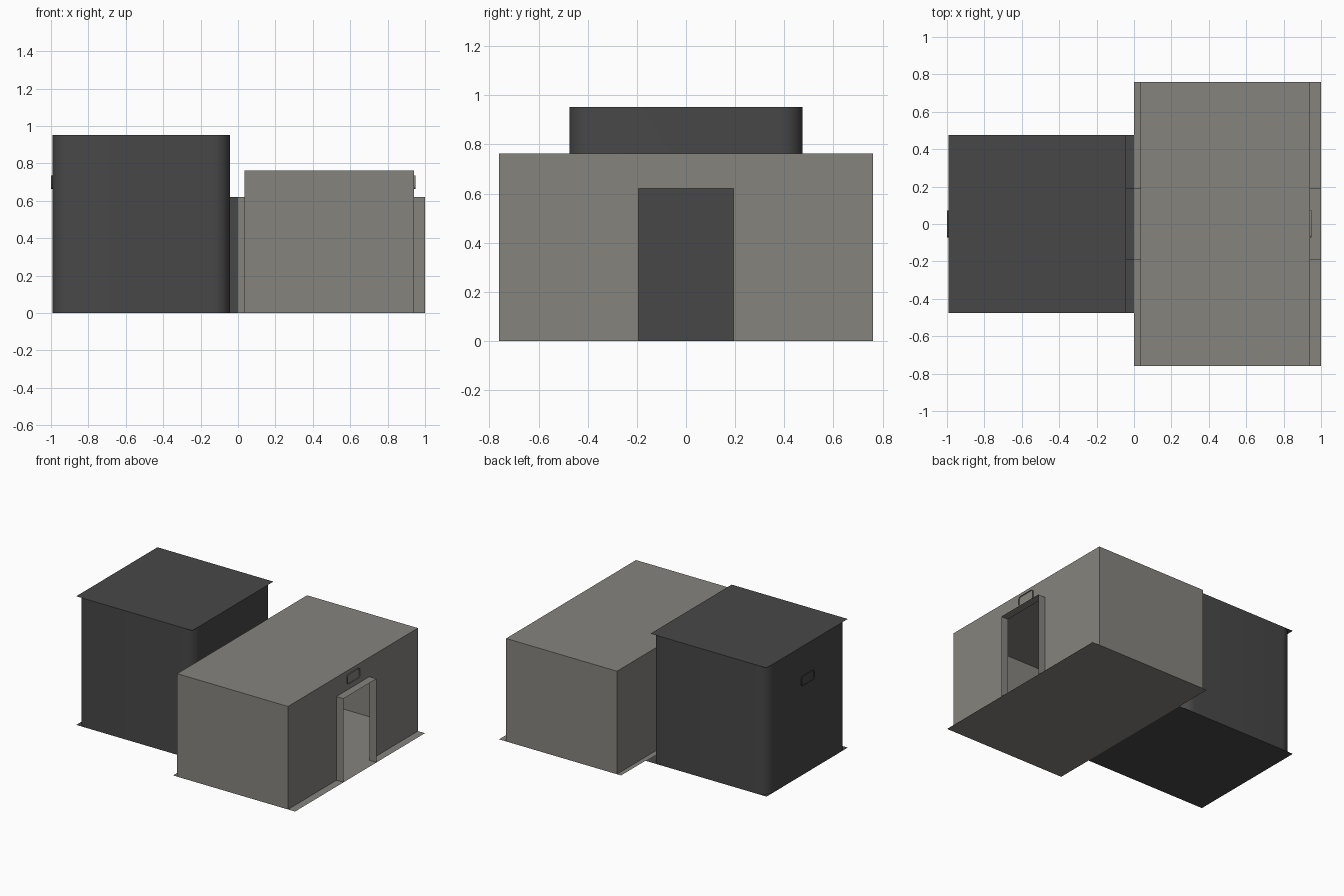
import bpy, bmesh, math

if "Cube" in bpy.data.objects:
    bpy.data.objects.remove(bpy.data.objects["Cube"])


def material(name, rgb):
    m = bpy.data.materials.new(name)
    m.diffuse_color = (*rgb, 1)
    m.use_nodes = True
    m.node_tree.nodes["Principled BSDF"].inputs["Base Color"].default_value = m.diffuse_color
    return m


charcoal = material("charcoal", (0.064, 0.064, 0.064))
concrete = material("warm grey concrete", (0.235, 0.230, 0.208))

DOOR_W, DOOR_H = 0.193, 0.62      # half width and height of each doorway


def build(name, faces, mat, smooth=False):
    bm = bmesh.new()
    for pts in faces:
        bm.faces.new([bm.verts.new(p) for p in pts])
    bmesh.ops.remove_doubles(bm, verts=bm.verts, dist=1e-5)
    me = bpy.data.meshes.new(name)
    bm.to_mesh(me)
    bm.free()
    me.materials.append(mat)
    ob = bpy.data.objects.new(name, me)
    bpy.context.collection.objects.link(ob)
    if smooth:
        bpy.ops.object.select_all(action='DESELECT')
        ob.select_set(True)
        bpy.context.view_layer.objects.active = ob
        bpy.ops.object.shade_smooth_by_angle(angle=math.radians(40))
    return ob


def rounded_rect(a0, a1, b0, b1, r, seg=8):
    """Counter-clockwise outline, starting at the a1/b0 corner."""
    if r == 0:
        return [(a1, b0), (a1, b1), (a0, b1), (a0, b0)]
    pts = []
    for k, (a, b) in enumerate([(a1 - r, b0 + r), (a1 - r, b1 - r), (a0 + r, b1 - r), (a0 + r, b0 + r)]):
        for i in range(seg + 1):
            t = math.pi / 2 * (k - 1 + i / seg)
            pts.append((a + r * math.cos(t), b + r * math.sin(t)))
    return pts


def slab(name, x0, x1, hy, z, mat, up):
    pts = [(x0, -hy, z), (x1, -hy, z), (x1, hy, z), (x0, hy, z)]
    build(name, [pts if up else pts[::-1]], mat)


def door_wall(x, ya, yb, h):
    """Flat wall face at x with a doorway notch, running from ya to yb."""
    s = 1 if yb > ya else -1
    d = s * DOOR_W
    yz = [(ya, 0), (-d, 0), (-d, DOOR_H), (d, DOOR_H), (d, 0), (yb, 0), (yb, h), (ya, h)]
    return [(x, y, z) for y, z in yz]


def walls(name, x0, x1, hy, h, r, doors, mat):
    """Single-sheet walls; sides listed in doors get a doorway."""
    o = rounded_rect(x0, x1, -hy, hy, r)
    faces = []
    for (ax, ay), (bx, by) in zip(o, o[1:] + o[:1]):
        if abs(ax - bx) < 1e-6 and abs(ay - by) > 0.3 and (1 if by > ay else -1) in doors:
            faces.append(door_wall(ax, ay, by, h))
        else:
            faces.append([(ax, ay, 0), (bx, by, 0), (bx, by, h), (ax, ay, h)])
    build(name, faces, mat, smooth=r > 0)


def door_frame(name, xa, xb, mat):
    """Two jambs and a lintel as a thin sleeve."""
    p = [(-DOOR_W, 0), (-DOOR_W, DOOR_H), (DOOR_W, DOOR_H), (DOOR_W, 0)]
    build(name, [[(xa, *a), (xa, *b), (xb, *b), (xb, *a)] for a, b in zip(p, p[1:])], mat)


def sign_rim(name, xa, xb, mat):
    """Small raised rounded rim on the wall above the doorway."""
    o = rounded_rect(-0.073, 0.073, 0.664, 0.734, 0.015, 4)
    build(name, [[(xa, *a), (xa, *b), (xb, *b), (xb, *a)] for a, b in zip(o, o[1:] + o[:1])], mat, True)


# Dark rounded room
walls("dark_room_walls", -0.993, -0.042, 0.475, 0.953, 0.09, {1}, charcoal)
slab("dark_room_roof", -0.993, -0.042, 0.475, 0.953, charcoal, True)
slab("dark_room_floor", -0.993, 0.0, 0.475, 0.0, charcoal, False)
door_frame("dark_door_frame", -0.042, 0.0, charcoal)
sign_rim("dark_sign_rim", -0.993, -1.0, charcoal)

# Grey square room
walls("grey_room_walls", 0.034, 0.942, 0.76, 0.763, 0, {1, -1}, concrete)
slab("grey_room_roof", 0.034, 0.942, 0.76, 0.763, concrete, True)
slab("grey_room_floor", 0.0, 1.0, 0.76, 0.0, concrete, False)
door_frame("grey_inner_door_frame", 0.0, 0.034, concrete)
door_frame("grey_outer_door_frame", 0.942, 1.0, concrete)
sign_rim("grey_sign_rim", 0.942, 0.949, concrete)
